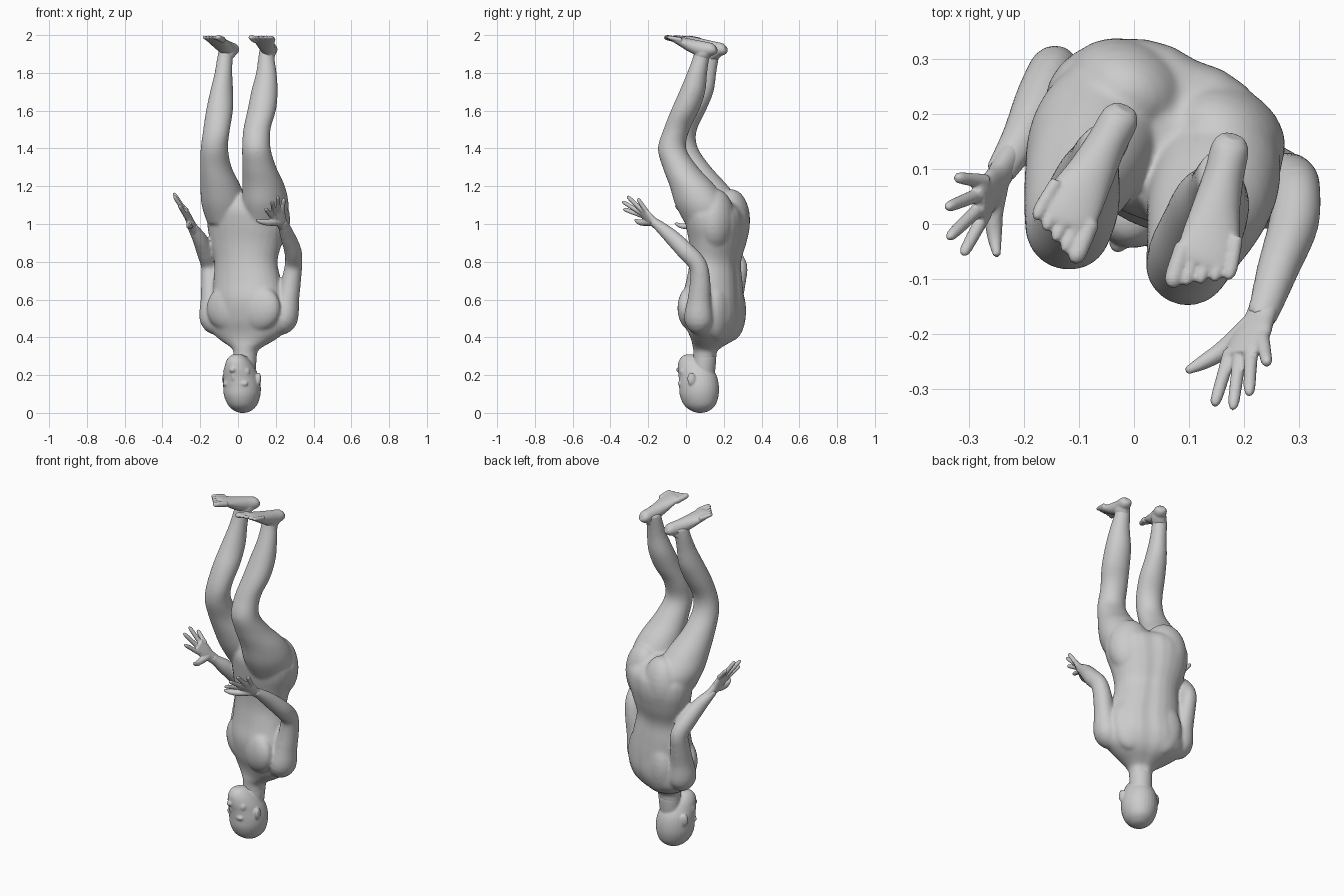
import bpy, bmesh, math
from mathutils import Vector, Matrix

YAW = math.radians(-25)          # whole figure is turned about z


def axes(yaw):
    c, s = math.cos(yaw), math.sin(yaw)
    return Vector((c, s, 0)), Vector((-s, c, 0))     # sideways, backwards


E1, E2 = axes(YAW)
Z = Vector((0, 0, 1))


def local(cx, cy, z, u, v):
    return Vector((cx, cy, z)) + E1 * u + E2 * v


def spline(rows, steps=4):
    """Catmull-Rom through rows of (x, y, z, half width, half depth)."""
    out = []
    for i in range(len(rows) - 1):
        p0, p1, p2, p3 = (rows[max(0, min(len(rows) - 1, i + k))] for k in (-1, 0, 1, 2))
        for s in range(steps):
            t = s / steps
            out.append([0.5 * (2 * b + (c - a) * t + (2 * a - 5 * b + 4 * c - d) * t * t
                               + (3 * b - a - 3 * c + d) * t ** 3)
                        for a, b, c, d in zip(p0, p1, p2, p3)])
    return out + [list(rows[-1])]


def loft(bm, rows, side=E1, normal=None, groove=0.0, seg=28, grow=0.0):
    """Skin elliptical rings along the rows."""
    rows = spline(rows)
    rings = []
    for i, r in enumerate(rows):
        c = Vector(r[:3])
        n = normal or (Vector(rows[min(i + 1, len(rows) - 1)][:3]) - Vector(rows[max(i - 1, 0)][:3])).normalized()
        u = (side - n * side.dot(n)).normalized()
        v = n.cross(u)
        a, b = max(r[3], 0.003) + grow, max(r[4], 0.003) + grow
        ring = []
        for k in range(seg):
            t = 2 * math.pi * k / seg
            g = 1 - groove * math.exp(-((t - math.pi / 2) / 0.2) ** 2)
            ring.append(bm.verts.new(c + u * a * math.cos(t) + v * b * g * math.sin(t)))
        rings.append(ring)
    for p, q in zip(rings, rings[1:]):
        for k in range(seg):
            j = (k + 1) % seg
            bm.faces.new((p[k], p[j], q[j], q[k]))
    bm.faces.new(rings[0])
    bm.faces.new(rings[-1])


def blob(bm, c, size, yaw=YAW):
    m = Matrix.Translation(c) @ Matrix.Rotation(yaw, 4, 'Z') @ Matrix.Diagonal((*size, 1))
    bmesh.ops.create_uvsphere(bm, u_segments=20, v_segments=14, radius=1, matrix=m)


def finish(bm, name, voxel, smooth):
    """Fuse overlapping pieces into one smooth skin."""
    bmesh.ops.recalc_face_normals(bm, faces=bm.faces[:])
    me = bpy.data.meshes.new(name)
    bm.to_mesh(me)
    bm.free()
    ob = bpy.data.objects.new(name, me)
    bpy.context.collection.objects.link(ob)
    rm = ob.modifiers.new("fuse", 'REMESH')
    rm.mode, rm.voxel_size, rm.use_smooth_shade = 'VOXEL', voxel, True
    sm = ob.modifiers.new("soften", 'SMOOTH')
    sm.factor, sm.iterations = 0.5, smooth


body = bmesh.new()

# Torso and neck, from neck up to pelvis
loft(body, [(.025, .08, .2, .05, .05), (.035, .098, .28, .062, .06), (.04, .102, .325, .065, .063),
            (.045, .115, .35, .09, .078), (.05, .14, .385, .152, .102), (.055, .152, .43, .205, .124),
            (.06, .15, .5, .22, .148), (.06, .142, .6, .205, .154), (.05, .15, .7, .188, .139),
            (.042, .155, .8, .175, .127), (.044, .168, .9, .2, .14), (.052, .168, 1.0, .226, .156),
            (.052, .155, 1.08, .212, .149), (.035, .12, 1.15, .1, .08)], normal=Z, groove=.08)
for s in (-1, 1):
    blob(body, local(.06, .135, .555, s * .078, -.072), (.135, .066, .125))   # chest
    blob(body, local(.06, .15, .54, s * .085, .06), (.11, .07, .16))          # shoulder blade
    blob(body, local(.075, .2, 1.02, s * .095, 0), (.12, .095, .165))         # buttock

# Legs
loft(body, [(-.055, .195, 1.0, .1, .12), (-.07, .16, 1.1, .117, .138), (-.092, .105, 1.2, .102, .12),
            (-.117, .043, 1.3, .08, .09), (-.125, -.008, 1.4, .071, .07), (-.115, -.012, 1.49, .07, .064),
            (-.098, .032, 1.6, .069, .072), (-.087, .078, 1.7, .057, .068), (-.077, .109, 1.8, .044, .051),
            (-.069, .13, 1.88, .039, .043), (-.06, .143, 1.935, .034, .046)], normal=Z, grow=.002)
loft(body, [(.145, .115, 1.0, .1, .12), (.145, .08, 1.1, .117, .138), (.136, .035, 1.2, .108, .122),
            (.113, -.03, 1.3, .087, .093), (.097, -.074, 1.4, .074, .073), (.1, -.05, 1.5, .071, .067),
            (.125, -.006, 1.6, .074, .072), (.14, .033, 1.7, .069, .067), (.15, .059, 1.8, .053, .051),
            (.15, .08, 1.88, .041, .043), (.155, .095, 1.935, .036, .046)], normal=Z, grow=.002)

# Arms
loft(body, [(-.085, .21, .45, .045, .045), (-.13, .222, .495, .068, .075), (-.14, .24, .6, .054, .06),
            (-.145, .264, .7, .046, .052), (-.15, .275, .78, .042, .047), (-.172, .225, .85, .043, .046),
            (-.202, .16, .92, .036, .038), (-.234, .11, .972, .028, .024), (-.245, .092, .995, .027, .02)],
     grow=.003)
loft(body, [(.2, .085, .45, .045, .045), (.243, .067, .495, .068, .075), (.266, .07, .6, .054, .06),
            (.282, .075, .7, .048, .052), (.294, .062, .785, .043, .046), (.291, 0, .855, .043, .045),
            (.263, -.08, .935, .036, .038), (.238, -.155, 1.0, .028, .024), (.228, -.175, 1.012, .027, .02)],
     grow=.003)
finish(body, "body", .007, 18)

# Head
head = bmesh.new()
loft(head, [(.025, .075, 0, .012, .012), (.025, .075, .01, .042, .046), (.024, .073, .04, .074, .084),
            (.022, .07, .09, .094, .104), (.021, .069, .14, .098, .107), (.016, .063, .19, .092, .104),
            (.01, .05, .23, .081, .096), (.002, .036, .27, .064, .078), (-.003, .026, .298, .042, .05),
            (-.003, .026, .31, .02, .025)], normal=Z)
loft(head, [(.03, .09, .18, .06, .06), (.035, .098, .26, .062, .06), (.037, .1, .3, .062, .06)], normal=Z)
blob(head, local(.018, .065, .228, 0, -.108), (.018, .02, .016))              # nose tip
blob(head, local(.018, .065, .2, 0, -.1), (.011, .014, .035))                 # nose bridge
blob(head, local(.018, .065, .262, 0, -.08), (.028, .014, .012))              # lips
blob(head, local(.018, .065, .293, 0, -.06), (.026, .022, .016))              # chin
for s in (-1, 1):
    blob(head, local(.018, .065, .155, s * .034, -.078), (.04, .018, .018))   # brow
    blob(head, local(.018, .065, .218, s * .044, -.06), (.034, .025, .03))    # cheek
    blob(head, local(.02, .066, .18, s * .098, .004), (.012, .022, .034), YAW + s * .4)   # ear
finish(head, "head", .005, 7)


# Hands: palm, four fingers and a thumb
def hand(name, palm, side, tips, thumb):
    bm = bmesh.new()
    side = Vector(side).normalized()
    loft(bm, palm, side=side)
    k = Vector(palm[-1][:3])
    for i, tip in enumerate(tips):
        root = k + side * (-.033 + .022 * i) - (k - Vector(palm[0][:3])) * .2
        tip = Vector(tip)
        loft(bm, [(*root, .014, .013), (*root.lerp(tip, .5), .0122, .012),
                  (*root.lerp(tip, .88), .0105, .0105), (*tip, .005, .005)], side=side, seg=12)
    loft(bm, [(*p, r, r) for p, r in zip(thumb, (.022, .018, .0135, .007))], side=Z, seg=12)
    finish(bm, name, .004, 3)


hand("left_hand",
     [(-.225, .125, .957, .029, .025), (-.247, .085, 1.0, .032, .021), (-.264, .058, 1.035, .043, .018),
      (-.282, .03, 1.075, .04, .012)], (0, .86, .5),
     [(-.312, -.056, 1.1), (-.339, -.026, 1.15), (-.342, .03, 1.165), (-.325, .085, 1.13)],
     [(-.25, .07, 1.0), (-.256, .02, .99), (-.254, -.025, .99), (-.25, -.058, 1.005)])
hand("right_hand",
     [(.243, -.138, .985, .029, .025), (.228, -.175, 1.012, .032, .021), (.213, -.205, 1.04, .043, .018),
      (.195, -.24, 1.07, .04, .012)], (.87, .4, .28),
     [(.146, -.332, 1.08), (.18, -.338, 1.12), (.21, -.312, 1.148), (.243, -.256, 1.135)],
     [(.215, -.185, 1.012), (.165, -.228, 1.008), (.125, -.253, 1.012), (.095, -.268, 1.022)])


# Feet: ankle, sole and five toes; toe_side is the side of the big toe
def foot(name, heel, ankle, yaw, toe_side):
    bm = bmesh.new()
    e1, e2 = axes(yaw)

    def at(s, off, z):
        return Vector((*heel, z)) - e2 * s + e1 * off * toe_side

    loft(bm, [(*ankle, .036, .04), (*at(.072, 0, 1.9), .036, .048), (*at(.07, 0, 1.93), .034, .056)],
         side=e1, normal=Z)
    loft(bm, [(*at(s, o, z), a, b) for s, o, z, a, b in (
        (0, 0, 1.93, .02, .017), (.02, 0, 1.925, .034, .032), (.075, -.002, 1.927, .037, .04),
        (.135, -.004, 1.944, .044, .035), (.19, -.008, 1.966, .053, .024), (.225, -.009, 1.979, .054, .017),
        (.243, -.008, 1.984, .045, .012))], side=e1)
    for i in range(5):                                 # big toe first
        r = .017 if i == 0 else .0125
        off, end = .038 - .024 * i, .295 - .01 * i
        loft(bm, [(*at(end - .08, off * .92, 1.974), r, r), (*at(end - .03, off, 1.984), r, r * .9),
                  (*at(end - .01, off, 1.988), r * .9, r * .8), (*at(end, off, 1.991), r * .4, r * .4)],
             side=e1, seg=12)
    finish(bm, name, .004, 6)


foot("left_foot", (-.016, .212), (-.069, .13, 1.87), math.radians(-26), 1)
foot("right_foot", (.181, .16), (.15, .08, 1.87), math.radians(-15), -1)
